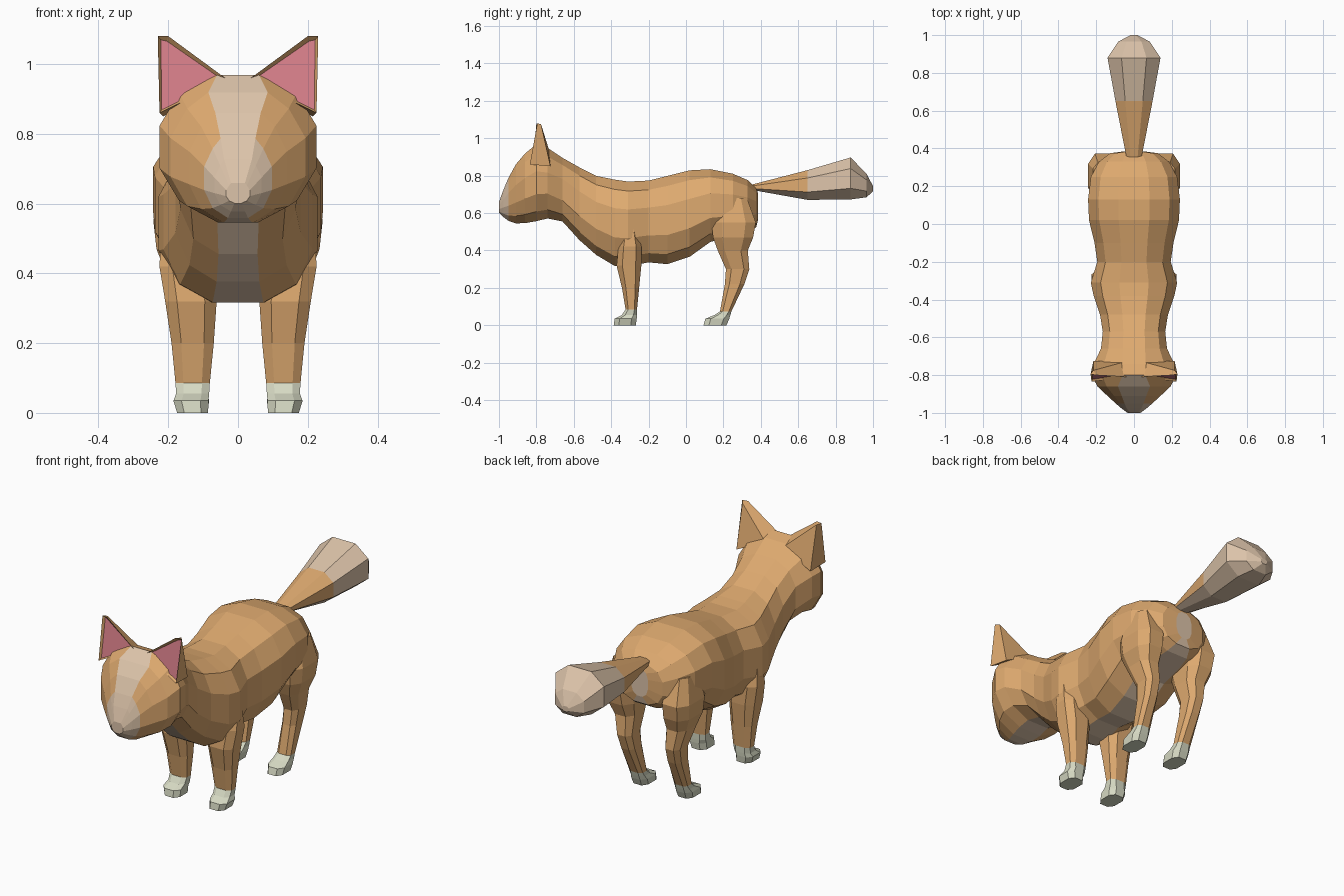
import bpy
import bmesh
from math import sin, cos, pi, copysign
from mathutils import Vector

default = bpy.data.objects.get("Cube")
if default:
    bpy.data.objects.remove(default, do_unlink=True)


def material(name, rgb):
    mat = bpy.data.materials.new(name)
    mat.use_nodes = True
    colour = (*rgb, 1)
    mat.diffuse_color = colour
    shader = mat.node_tree.nodes["Principled BSDF"]
    shader.inputs["Base Color"].default_value = colour
    shader.inputs["Roughness"].default_value = 0.9
    return mat


FUR, CREAM, PAW, PINK = range(4)
PALETTE = [
    material("tan fur", (0.73, 0.40, 0.16)),
    material("cream fur", (0.72, 0.55, 0.40)),
    material("pale paw", (0.68, 0.70, 0.55)),
    material("pink ear", (0.68, 0.21, 0.25)),
]


def finish(name, bm):
    bmesh.ops.recalc_face_normals(bm, faces=bm.faces)
    mesh = bpy.data.meshes.new(name)
    bm.to_mesh(mesh)
    bm.free()
    for mat in PALETTE:
        mesh.materials.append(mat)
    obj = bpy.data.objects.new(name, mesh)
    bpy.context.collection.objects.link(obj)
    return obj


def section(sides, ru, rv, power):
    """Rounded outline with a flat top and bottom, starting at the top."""
    def soft(value):
        return copysign(abs(value) ** power, value)
    angles = [(j + 0.5) * 2 * pi / sides for j in range(sides)]
    return [(ru * soft(sin(a)), rv * soft(cos(a))) for a in angles]


def loft(name, rings, paint):
    """Skin the rings; paint(segment, side) gives each face its colour."""
    bm = bmesh.new()
    rows = [[bm.verts.new(p) for p in ring] for ring in rings]
    sides = len(rows[0])
    for i in range(len(rows) - 1):
        for j in range(sides):
            k = (j + 1) % sides
            face = bm.faces.new((rows[i][j], rows[i][k], rows[i + 1][k], rows[i + 1][j]))
            face.material_index = paint(i, j)
    for row, segment in ((rows[0], 0), (rows[-1], len(rows) - 2)):
        cap = bm.faces.new(row)
        cap.material_index = paint(segment, sides // 2 - 1)
    return finish(name, bm)


def upright_ring(sides, y, low, high, width, power):
    mid, half = (low + high) / 2, (high - low) / 2
    return [Vector((u, y, mid + v)) for u, v in section(sides, width, half, power)]


# Torso and neck: y, underside, back, half width
TORSO = [
    (0.385, 0.56, 0.71, 0.05),
    (0.375, 0.52, 0.735, 0.13),
    (0.33, 0.49, 0.78, 0.19),
    (0.25, 0.47, 0.815, 0.235),
    (0.13, 0.44, 0.84, 0.25),
    (0.02, 0.36, 0.835, 0.245),
    (-0.1, 0.32, 0.805, 0.215),
    (-0.2, 0.33, 0.78, 0.2),
    (-0.31, 0.31, 0.775, 0.235),
    (-0.38, 0.31, 0.785, 0.22),
    (-0.48, 0.37, 0.805, 0.185),
    (-0.57, 0.45, 0.85, 0.17),
    (-0.66, 0.55, 0.90, 0.18),
]
# Head: y, chin, brow, half width, half width of the blaze
HEAD = [
    (-0.74, 0.565, 0.955, 0.22, 0.06),
    (-0.8, 0.55, 0.975, 0.232, 0.06),
    (-0.86, 0.54, 0.925, 0.2, 0.085),
    (-0.91, 0.54, 0.865, 0.145, 0.065),
    (-0.95, 0.555, 0.79, 0.1, 0.05),
    (-0.975, 0.575, 0.73, 0.07, 0.04),
    (-1.0, 0.6, 0.66, 0.035, 0.02),
]
SIDES = 12
rings = [upright_ring(SIDES, *row, 0.82) for row in TORSO]
for y, low, high, width, blaze in HEAD:
    ring = upright_ring(SIDES, y, low, high, width, 0.92)
    ring[0].x, ring[-1].x = blaze, -blaze
    rings.append(ring)


def paint_body(i, j):
    underside = j == SIDES // 2 - 1
    blaze = j == SIDES - 1 and i > len(TORSO)
    muzzle = i >= len(rings) - 3
    return CREAM if underside or blaze or muzzle else FUR


loft("body_and_head", rings, paint_body)

# Tail: y, underside, top, half width
TAIL = [
    (0.34, 0.725, 0.75, 0.04),
    (0.65, 0.665, 0.835, 0.105),
    (0.88, 0.665, 0.905, 0.15),
    (0.965, 0.68, 0.815, 0.09),
    (1.0, 0.715, 0.745, 0.02),
]
loft("tail", [upright_ring(8, *row, 0.85) for row in TAIL],
     lambda i, j: CREAM if i > 0 or j in (2, 3, 4) else FUR)

# Legs: height, centre x, half width, front y, back y
FRONT_LEG = [
    (0.55, 0.16, 0.06, -0.33, -0.27),
    (0.42, 0.145, 0.085, -0.365, -0.235),
    (0.32, 0.135, 0.078, -0.375, -0.235),
    (0.2, 0.13, 0.064, -0.345, -0.248),
    (0.085, 0.13, 0.052, -0.325, -0.26),
    (0.055, 0.13, 0.05, -0.345, -0.26),
    (0.035, 0.135, 0.053, -0.385, -0.26),
    (0, 0.13, 0.047, -0.39, -0.265),
]
HIND_LEG = [
    (0.68, 0.16, 0.06, 0.18, 0.33),
    (0.55, 0.165, 0.082, 0.13, 0.38),
    (0.47, 0.16, 0.078, 0.138, 0.365),
    (0.4, 0.15, 0.06, 0.165, 0.335),
    (0.3, 0.14, 0.045, 0.21, 0.342),
    (0.22, 0.135, 0.042, 0.205, 0.315),
    (0.075, 0.13, 0.042, 0.18, 0.245),
    (0.055, 0.13, 0.045, 0.15, 0.24),
    (0.035, 0.13, 0.05, 0.1, 0.235),
    (0, 0.13, 0.045, 0.09, 0.22),
]


def leg(name, rows, side):
    rings = []
    for z, x, half, front, back in rows:
        outline = section(8, half, (back - front) / 2, 0.7)
        rings.append([Vector((side * (x + u), (front + back) / 2 + v, z)) for u, v in outline])
    loft(name, rings, lambda i, j: PAW if rows[i][0] < 0.09 else FUR)


# Ears: wedge with a sunken pink front
def ear(name, side):
    bm = bmesh.new()
    points = [(0.225, -0.835, 0.86), (0.03, -0.81, 0.955), (0.05, -0.73, 0.93),
              (0.215, -0.725, 0.85), (0.2, -0.8, 1.08), (0.23, -0.795, 1.08),
              (0.215, -0.775, 1.075)]
    outer, inner, inner_back, outer_back, tip_in, tip_out, tip_back = [
        bm.verts.new((side * x, y, z)) for x, y, z in points]
    front = bm.faces.new((outer, inner, tip_in, tip_out))
    for verts in ((inner, inner_back, tip_back, tip_in), (inner_back, outer_back, tip_back),
                  (outer_back, outer, tip_out, tip_back), (tip_in, tip_back, tip_out),
                  (outer, outer_back, inner_back, inner)):
        bm.faces.new(verts)
    bmesh.ops.recalc_face_normals(bm, faces=bm.faces)
    bmesh.ops.inset_region(bm, faces=[front], thickness=0.013, depth=-0.012)
    front.material_index = PINK
    finish(name, bm)


for label, side in (("left", 1), ("right", -1)):
    leg(label + "_front_leg", FRONT_LEG, side)
    leg(label + "_hind_leg", HIND_LEG, side)
    ear(label + "_ear", side)
